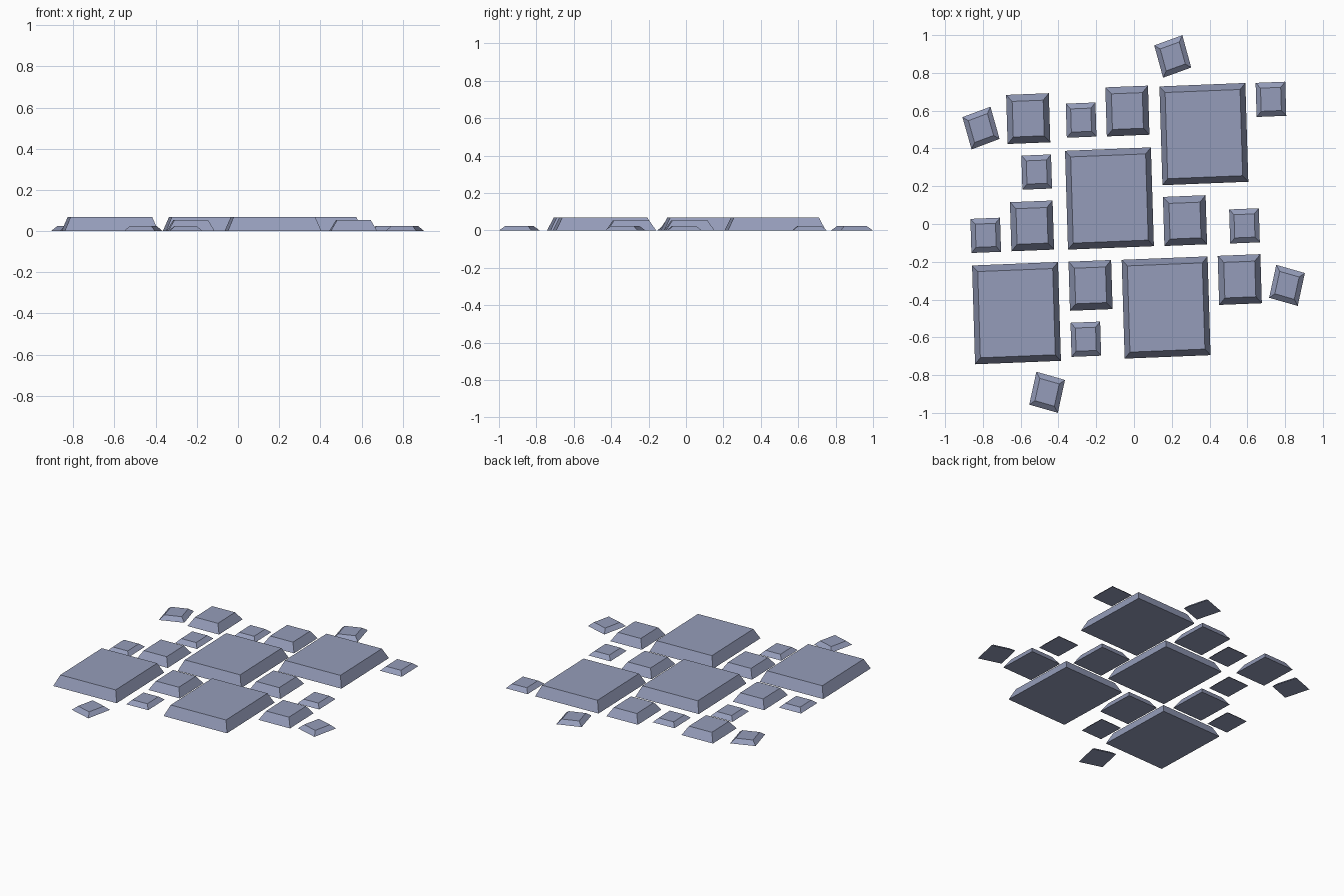
import bpy, bmesh, math

if "Cube" in bpy.data.objects:
    bpy.data.objects.remove(bpy.data.objects["Cube"])

ASPECT = 1.15  # everything is stretched along y

mat = bpy.data.materials.new("blue_grey_stone")
mat.diffuse_color = (0.30, 0.335, 0.49, 1)
mat.use_nodes = True
mat.node_tree.nodes["Principled BSDF"].inputs["Base Color"].default_value = mat.diffuse_color


def slab(name, x, y, side, height, inset, angle):
    """Square block with sloped sides, turned and then stretched in y."""
    bm = bmesh.new()
    a = math.radians(angle)
    rings = []
    for half, z in ((side / 2, 0), (side / 2 - inset, height)):
        ring = []
        for sx, sy in ((-1, -1), (1, -1), (1, 1), (-1, 1)):
            px, py = sx * half, sy * half
            ring.append(bm.verts.new((px * math.cos(a) - py * math.sin(a),
                                      ASPECT * (px * math.sin(a) + py * math.cos(a)), z)))
        rings.append(ring)
    low, top = rings
    bm.faces.new(low[::-1])
    bm.faces.new(top)
    for i in range(4):
        j = (i + 1) % 4
        bm.faces.new((low[i], low[j], top[j], top[i]))
    me = bpy.data.meshes.new(name)
    bm.to_mesh(me)
    bm.free()
    me.materials.append(mat)
    ob = bpy.data.objects.new(name, me)
    ob.location = (x, y, 0)
    bpy.context.collection.objects.link(ob)


# name: side, height, slope inset, list of (x, y, turn)
groups = {
    "large_slab": (0.455, 0.068, 0.029, [
        (-0.13, 0.135, 2), (0.37, 0.476, 2), (-0.622, -0.472, 2), (0.17, -0.442, 2)]),
    "medium_stone": (0.226, 0.053, 0.031, [
        (-0.56, 0.558, 2), (-0.035, 0.598, 2), (-0.54, -0.01, 2),
        (0.27, 0.018, 2), (-0.23, -0.325, 2), (0.56, -0.294, 2)]),
    "small_stone": (0.157, 0.025, 0.025, [
        (-0.28, 0.55, 2), (-0.515, 0.275, 2), (0.725, 0.66, 2),
        (-0.785, -0.06, 2), (0.585, -0.01, 2), (-0.255, -0.61, 2)]),
    "loose_stone": (0.156, 0.025, 0.025, [
        (0.205, 0.887, 17.5), (-0.81, 0.508, 18), (0.81, -0.325, -14), (-0.46, -0.891, -14)]),
}
for name, (side, height, inset, places) in groups.items():
    for n, (x, y, turn) in enumerate(places, 1):
        slab(f"{name}_{n}", x, y, side, height, inset, turn)
